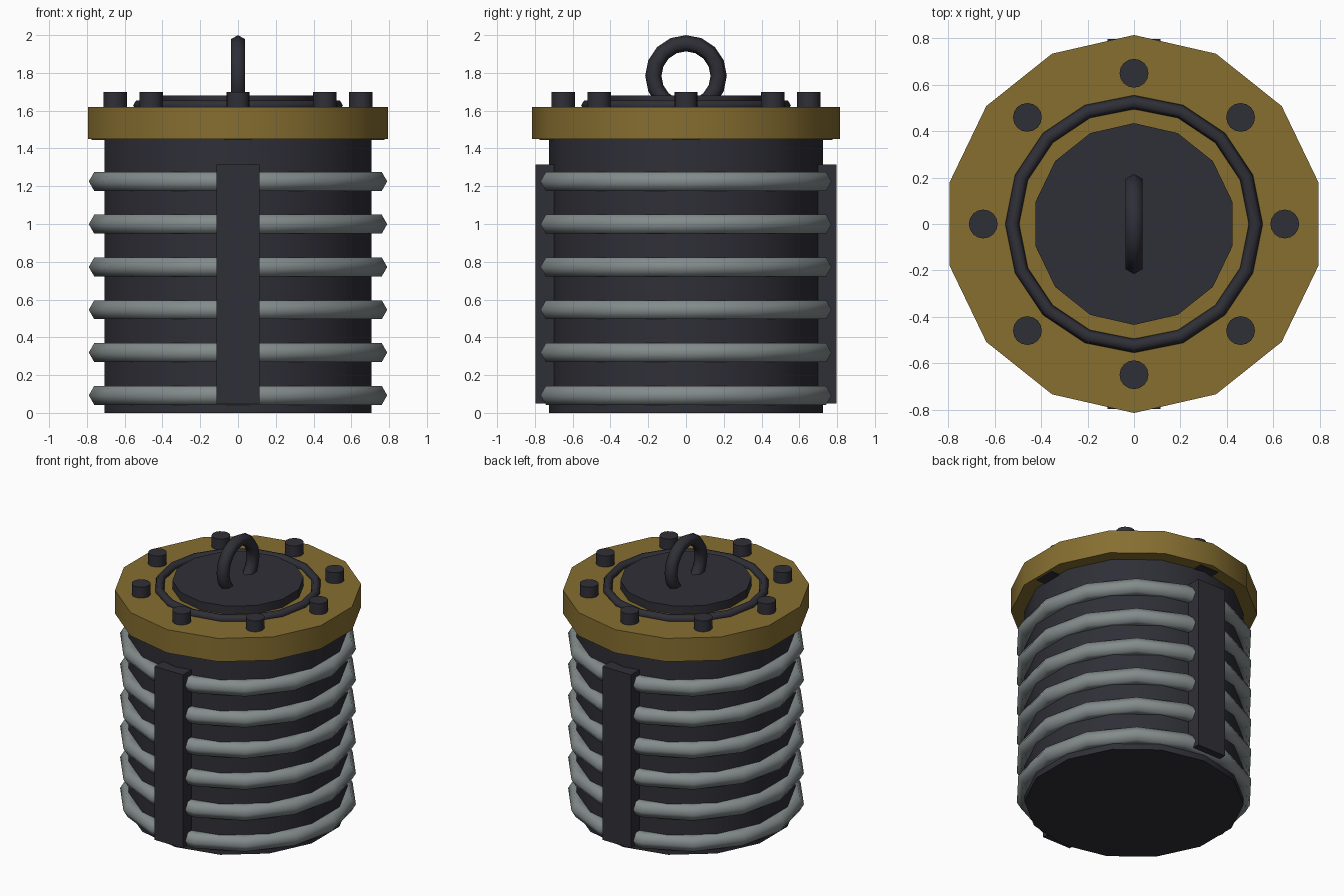
import bpy
import math

if "Cube" in bpy.data.objects:
    bpy.data.objects.remove(bpy.data.objects["Cube"])


def material(name, rgb):
    m = bpy.data.materials.new(name)
    m.diffuse_color = (*rgb, 1)
    m.use_nodes = True
    m.node_tree.nodes["Principled BSDF"].inputs["Base Color"].default_value = m.diffuse_color
    return m


DARK = material("dark metal", (0.028, 0.028, 0.038))
GOLD = material("brass", (0.24, 0.157, 0.03))
GREY = material("grey coil", (0.23, 0.26, 0.26))


def finish(name, mat, angle=None):
    ob = bpy.context.object
    ob.name = name
    ob.data.materials.append(mat)
    if angle:
        bpy.ops.object.shade_smooth_by_angle(angle=math.radians(angle))
    return ob


def cylinder(name, mat, r, z0, z1, sides=14, x=0, y=0):
    bpy.ops.mesh.primitive_cylinder_add(vertices=sides, radius=r, depth=z1 - z0,
                                        location=(x, y, (z0 + z1) / 2))
    return finish(name, mat, 30)


def torus(name, mat, major, minor, z, segments, rot=(0, 0, 0)):
    bpy.ops.mesh.primitive_torus_add(major_segments=segments, minor_segments=6,
                                     major_radius=major, minor_radius=minor,
                                     location=(0, 0, z), rotation=rot)
    return finish(name, mat, 80)


def box(name, mat, size, loc, rot=0):
    bpy.ops.mesh.primitive_cube_add(size=1, location=loc, rotation=(0, 0, rot))
    bpy.context.object.scale = size
    return finish(name, mat)


# Drum, flange and lid
cylinder("drum_body", DARK, 0.725, 0, 1.46)
cylinder("top_flange", GOLD, 0.815, 1.45, 1.62)
cylinder("lid", DARK, 0.435, 1.60, 1.68)
torus("seal_ring", DARK, 0.525, 0.03, 1.628, 16)

# Coils wrapped around the drum
for i in range(6):
    torus(f"coil_{i + 1}", GREY, 0.732, 0.058, 0.093 + i * 0.2265, 14)

# Front and back clamp bars
for name, s in (("front_bar", -1), ("back_bar", 1)):
    box(name, DARK, (0.23, 0.12, 1.265), (0, s * 0.738, 0.682))

# Bolts around the flange
for i in range(8):
    a = i * math.pi / 4
    cylinder(f"bolt_{i + 1}", DARK, 0.062, 1.60, 1.70, 16,
             0.65 * math.cos(a), 0.65 * math.sin(a))

# Small pads under the flange
for i in range(4):
    a = i * math.pi / 2
    box(f"flange_pad_{i + 1}", DARK, (0.08, 0.15, 0.016),
        (0.735 * math.cos(a), 0.735 * math.sin(a), 1.452), a)

# Lifting eye
torus("lifting_eye", DARK, 0.173, 0.043, 1.784, 16, (0, math.pi / 2, 0))
